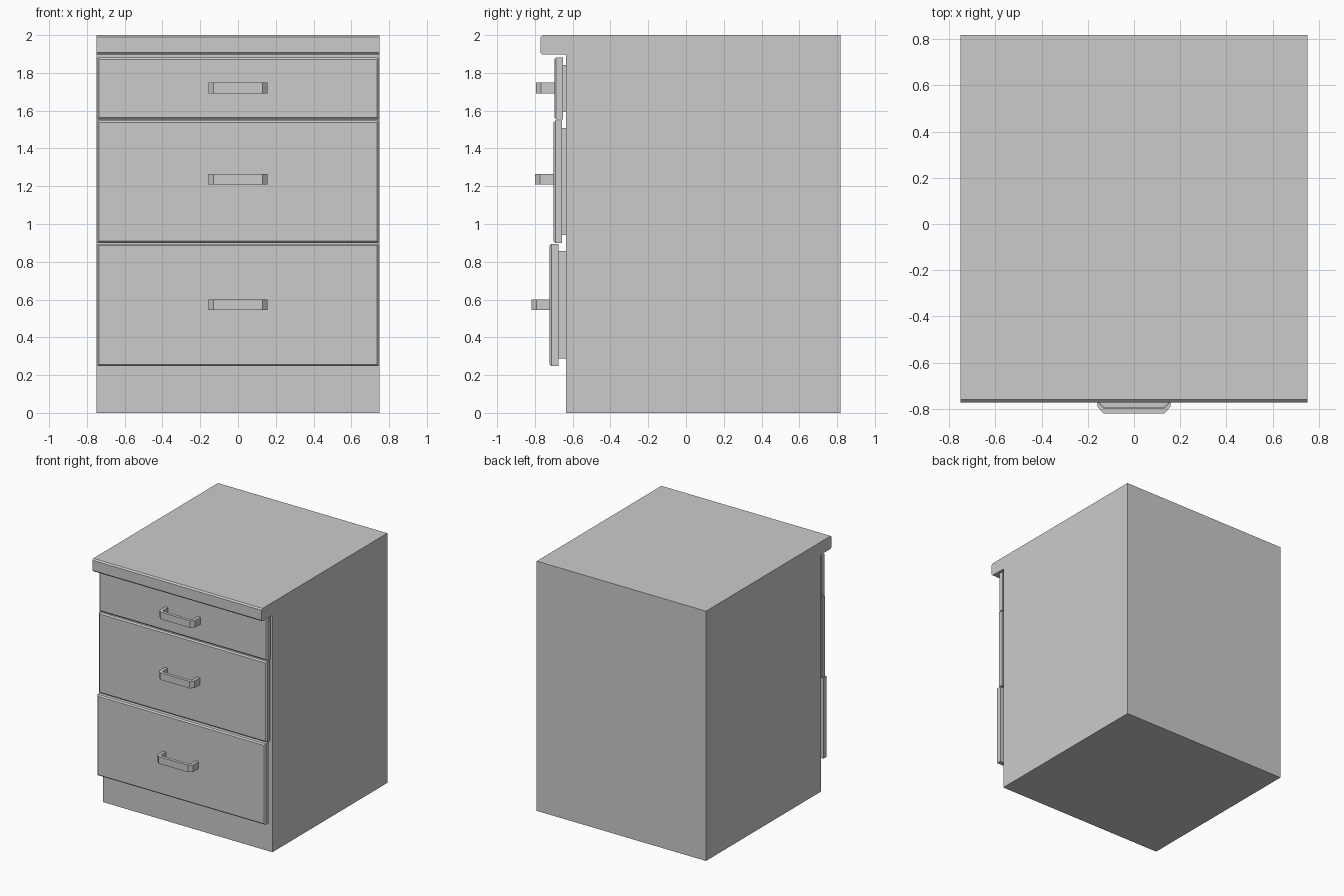
import bpy, bmesh

if "Cube" in bpy.data.objects:
    bpy.data.objects.remove(bpy.data.objects["Cube"])


def make_object(name, bm):
    bmesh.ops.recalc_face_normals(bm, faces=bm.faces)
    mesh = bpy.data.meshes.new(name)
    bm.to_mesh(mesh)
    bm.free()
    obj = bpy.data.objects.new(name, mesh)
    bpy.context.collection.objects.link(obj)
    return obj


def extrude_profile(name, points, direction):
    bm = bmesh.new()
    face = bm.faces.new([bm.verts.new(p) for p in points])
    geo = bmesh.ops.extrude_face_region(bm, geom=[face])["geom"]
    verts = [g for g in geo if isinstance(g, bmesh.types.BMVert)]
    bmesh.ops.translate(bm, verts=verts, vec=direction)
    return make_object(name, bm)


def box(name, x, y0, y1, z0, z1, front_bevel=0):
    bm = bmesh.new()
    bmesh.ops.create_cube(bm, size=1)
    for v in bm.verts:
        v.co.x = x if v.co.x > 0 else -x
        v.co.y = y1 if v.co.y > 0 else y0
        v.co.z = z1 if v.co.z > 0 else z0
    if front_bevel:
        edges = [e for e in bm.edges if all(v.co.y < y0 + 1e-4 for v in e.verts)]
        bmesh.ops.bevel(bm, geom=edges, offset=front_bevel, segments=1,
                        profile=0.5, affect='EDGES')
    return make_object(name, bm)


# Cabinet body and overhanging top as one side profile (y, z)
F, B, T, C = -0.635, 0.818, -0.771, 0.011
side = [(F, 0), (B, 0), (B, 2), (T + C, 2), (T, 2 - C), (T, 1.897 + C),
        (T + C, 1.897), (F, 1.897)]
extrude_profile("cabinet_body", [(-0.75, y, z) for y, z in side], (1.5, 0, 0))

# Drawers, each pulled out a little further: name, front y, bottom, top, handle z
drawers = [("top", -0.697, 1.553, 1.882, 1.72),
           ("middle", -0.702, 0.9, 1.547, 1.237),
           ("bottom", -0.722, 0.247, 0.895, 0.573)]
for name, y, z0, z1, hz in drawers:
    box(name + "_drawer_front", 0.745, y, y + 0.046, z0, z1, 0.01)
    box(name + "_drawer_box", 0.70, y + 0.04, 0.6, z0 + 0.041, z1 - 0.039)

    # Chamfered bow handle: right half of the outline, mirrored
    outer = [(0.157, 0.005), (0.157, -0.07), (0.131, -0.097)]
    inner = [(0.131, 0.005), (0.131, -0.06), (0.12, -0.072)]
    outline = (outer + [(-a, b) for a, b in reversed(outer)]
               + [(-a, b) for a, b in inner] + list(reversed(inner)))
    extrude_profile(name + "_handle", [(a, y + b, hz - 0.028) for a, b in outline],
                    (0, 0, 0.056))
